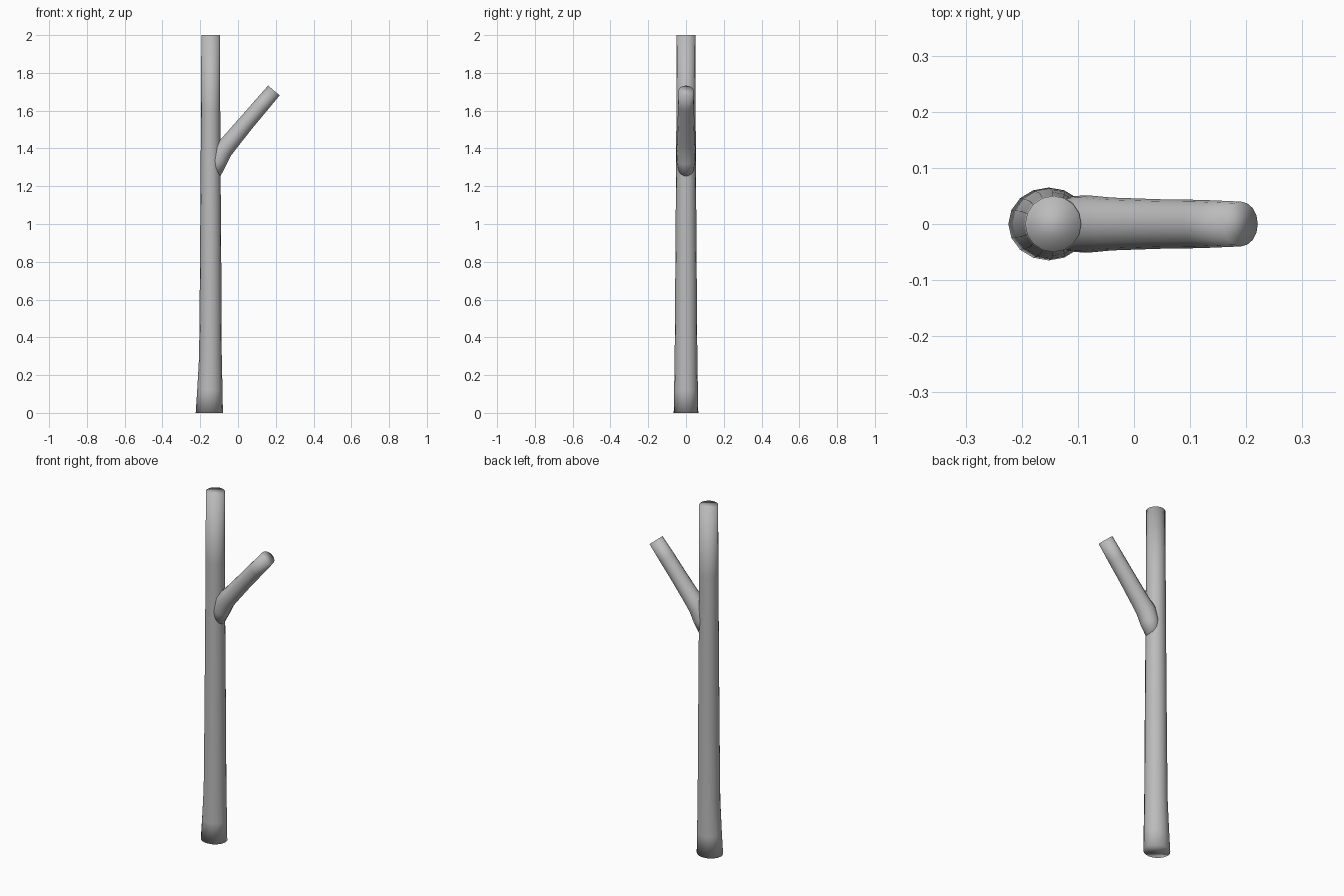
import bpy, bmesh, math
from mathutils import Vector

cube = bpy.data.objects.get("Cube")
if cube:
    bpy.data.objects.remove(cube, do_unlink=True)

bark = bpy.data.materials.new("grey_bark")
bark.use_nodes = True
colour = (0.5, 0.5, 0.5, 1)
bark.diffuse_color = colour
bark.node_tree.nodes["Principled BSDF"].inputs["Base Color"].default_value = colour


def limb(name, sections, sides=16):
    """Loft rings along a path in the xz plane.
    Each section is x, z, in-plane radius, y radius, lean from upright in degrees."""
    bm = bmesh.new()
    rings = []
    for x, z, r, ry, lean in sections:
        a = math.radians(lean)
        across = Vector((math.cos(a), 0, -math.sin(a)))
        ring = []
        for i in range(sides):
            t = math.tau * i / sides
            offset = across * (r * math.cos(t)) + Vector((0, ry * math.sin(t), 0))
            ring.append(bm.verts.new(Vector((x, 0, z)) + offset))
        rings.append(ring)
    for low, high in zip(rings, rings[1:]):
        for i in range(sides):
            j = (i + 1) % sides
            bm.faces.new((low[i], low[j], high[j], high[i]))
    bm.faces.new(rings[0][::-1])
    bm.faces.new(rings[-1])
    for f in bm.faces:
        f.smooth = True
    mesh = bpy.data.meshes.new(name)
    bm.to_mesh(mesh)
    bm.free()
    mesh.materials.append(bark)
    obj = bpy.data.objects.new(name, mesh)
    bpy.context.collection.objects.link(obj)
    return obj


# Upright trunk, flared at the foot
limb("trunk", [
    (-0.152, 0.0, 0.072, 0.065, 0),
    (-0.149, 0.12, 0.067, 0.063, 0),
    (-0.146, 0.3, 0.060, 0.060, 0),
    (-0.145, 0.7, 0.057, 0.057, 0),
    (-0.145, 1.25, 0.053, 0.053, 0),
    (-0.145, 1.6, 0.051, 0.051, 0),
    (-0.144, 2.0, 0.050, 0.050, 0),
])

# Side branch, swelling into a collar where it leaves the trunk
limb("branch", [
    (-0.128, 1.26, 0.036, 0.036, 10),
    (-0.105, 1.33, 0.047, 0.050, 18),
    (-0.081, 1.39, 0.052, 0.051, 30),
    (-0.038, 1.438, 0.047, 0.047, 40),
    (0.05, 1.543, 0.043, 0.044, 40),
    (0.12, 1.625, 0.042, 0.043, 40),
    (0.19, 1.707, 0.040, 0.040, 40),
])
